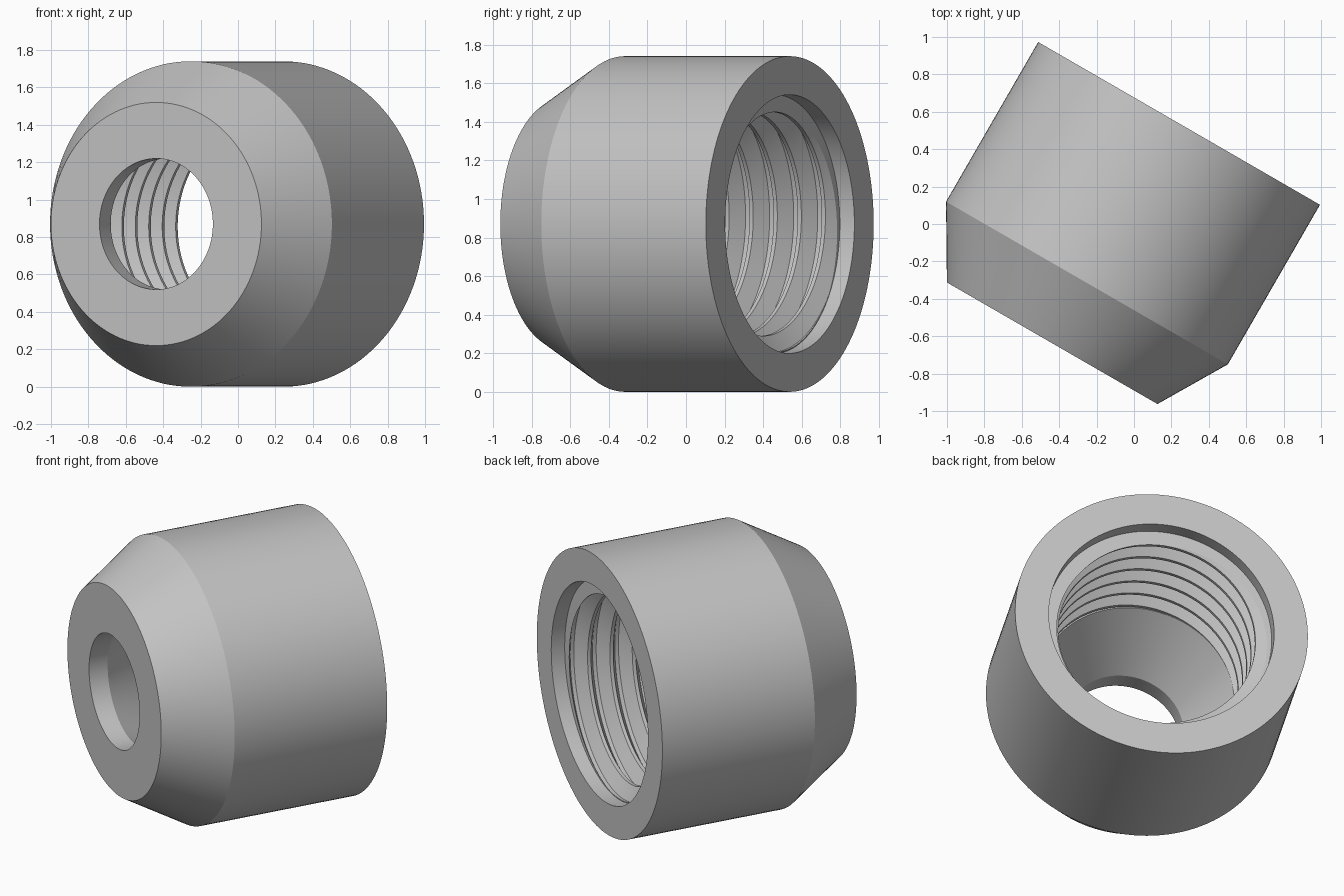
import bpy, bmesh, math
from mathutils import Vector, Matrix

if "Cube" in bpy.data.objects:
    bpy.data.objects.remove(bpy.data.objects["Cube"])

SEG = 128
PITCH = 0.144
CREST, ROOT = 0.58, 0.665
T0, T1 = 0.52, 1.27          # threaded length along the axis
PHASE = 1.235                # a crest sits here at angle zero

# One thread turn: (offset along the axis, radius), 60 degree flanks
FLAT = 0.022
FLANK = (ROOT - CREST) * math.tan(math.radians(30))
TURN = [(0, CREST), (FLANK, ROOT), (PITCH - FLAT - FLANK, ROOT), (PITCH - FLAT, CREST)]


def thread_radius(d, turn):
    """Radius of the thread profile at axial position d."""
    u = (d - PHASE - PITCH * turn) % PITCH
    pts = TURN + [(PITCH, CREST)]
    for (a, ra), (b, rb) in zip(pts, pts[1:]):
        if u <= b:
            return ra + (rb - ra) * (u - a) / (b - a)
    return CREST


def ring(r, d):
    return [(r, d)] * (SEG + 1)


def helix_row(start):
    row = []
    for j in range(SEG + 1):
        turn = j / SEG
        d = start + PITCH * turn
        if d <= T0 or d >= T1:
            d = min(max(d, T0), T1)
            row.append((thread_radius(d, turn), d))
        else:
            row.append((thread_radius(start + 1e-7, 0), d))
    return row


# Outer shell, rear rim and counterbore
rows = [ring(0.35, 0), ring(0.65, 0), ring(0.87, 0.372), ring(0.87, 1.357),
        ring(0.67, 1.357), ring(0.67, T1)]
# Internal thread, from the rear towards the front
for k in range(2, -9, -1):
    for offset, radius in reversed(TURN):
        rows.append(helix_row(PHASE + k * PITCH + offset))
# Inner cone and front hole
rows += [ring(CREST, T0), ring(0.35, 0.12), ring(0.35, 0)]

bm = bmesh.new()
grid = []
for row in rows:
    line = []
    for j, (r, d) in enumerate(row):
        t = 2 * math.pi * (j % SEG) / SEG
        line.append(bm.verts.new((r * math.cos(t), r * math.sin(t), d)))
    grid.append(line)
for a, b in zip(grid, grid[1:]):
    for j in range(SEG):
        bm.faces.new((a[j], a[j + 1], b[j + 1], b[j]))
bmesh.ops.remove_doubles(bm, verts=bm.verts, dist=0.0001)
bmesh.ops.recalc_face_normals(bm, faces=bm.faces)

mesh = bpy.data.meshes.new("threaded_nut")
bm.to_mesh(mesh)
bm.free()
nut = bpy.data.objects.new("threaded_nut", mesh)
bpy.context.collection.objects.link(nut)

# Lay the axis horizontally, turned thirty degrees from the depth direction
axis = Vector((0.5, math.sqrt(0.75), 0))
side = Vector((-math.sqrt(0.75), 0.5, 0))
frame = Matrix((side, (0, 0, 1), axis)).transposed().to_4x4()
mesh.transform(Matrix.Translation((-0.4375, -0.6375, 0.87)) @ frame)

grey = bpy.data.materials.new("plain grey")
grey.diffuse_color = (0.55, 0.55, 0.55, 1)
grey.use_nodes = True
grey.node_tree.nodes["Principled BSDF"].inputs["Base Color"].default_value = grey.diffuse_color
mesh.materials.append(grey)

bpy.context.view_layer.objects.active = nut
nut.select_set(True)
bpy.ops.object.shade_smooth_by_angle(angle=math.radians(20))
